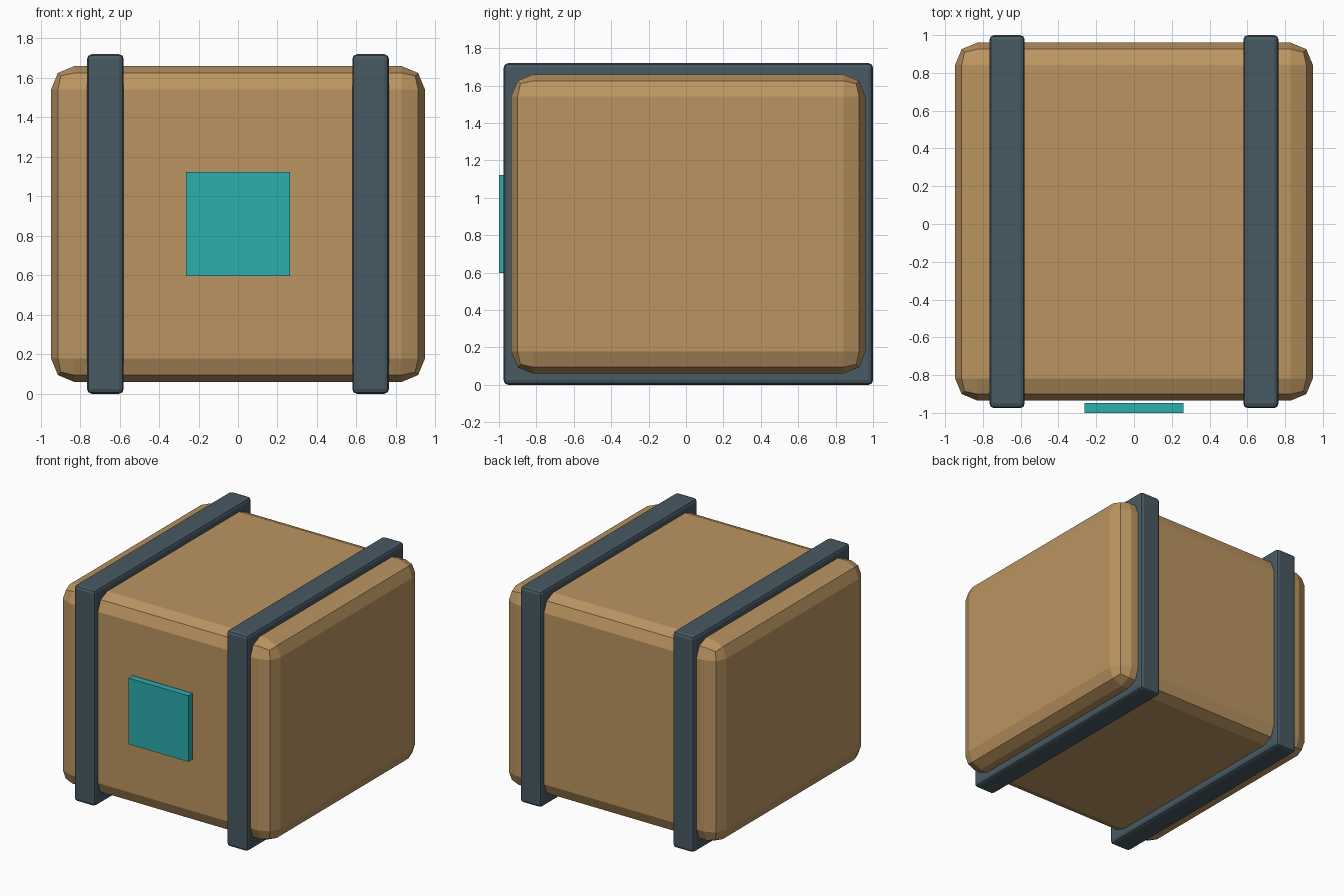
import bpy

if "Cube" in bpy.data.objects:
    bpy.data.objects.remove(bpy.data.objects["Cube"])


def material(name, rgb):
    m = bpy.data.materials.new(name)
    m.diffuse_color = (*rgb, 1)
    m.use_nodes = True
    m.node_tree.nodes["Principled BSDF"].inputs["Base Color"].default_value = m.diffuse_color
    return m


def box(name, lo, hi, mat, bevel=0.0):
    """Flat-shaded box between two corners, with optional two-step rounded edges."""
    bpy.ops.mesh.primitive_cube_add(size=1, location=[(a + b) / 2 for a, b in zip(lo, hi)])
    ob = bpy.context.object
    ob.name = name
    ob.scale = [b - a for a, b in zip(lo, hi)]
    bpy.ops.object.transform_apply(location=False, rotation=False, scale=True)
    ob.data.materials.append(mat)
    if bevel:
        mod = ob.modifiers.new("Rounded edges", 'BEVEL')
        mod.width = bevel
        mod.segments = 2
        mod.limit_method = 'NONE'
    return ob


wood = material("tan", (0.50, 0.30, 0.12))
metal = material("slate", (0.065, 0.10, 0.125))
teal = material("teal", (0.025, 0.42, 0.42))

# Main crate body
box("crate_body", (-0.947, -0.935, 0.06), (0.947, 0.96, 1.66), wood, 0.118)

# Straps running around the body, left and right
for side, x in (("left", -0.672), ("right", 0.672)):
    box(f"{side}_strap", (x - 0.093, -0.975, 0), (x + 0.093, 1.0, 1.72), metal, 0.024)

# Square plate on the front
box("front_plate", (-0.263, -1.0, 0.597), (0.263, -0.947, 1.123), teal)
